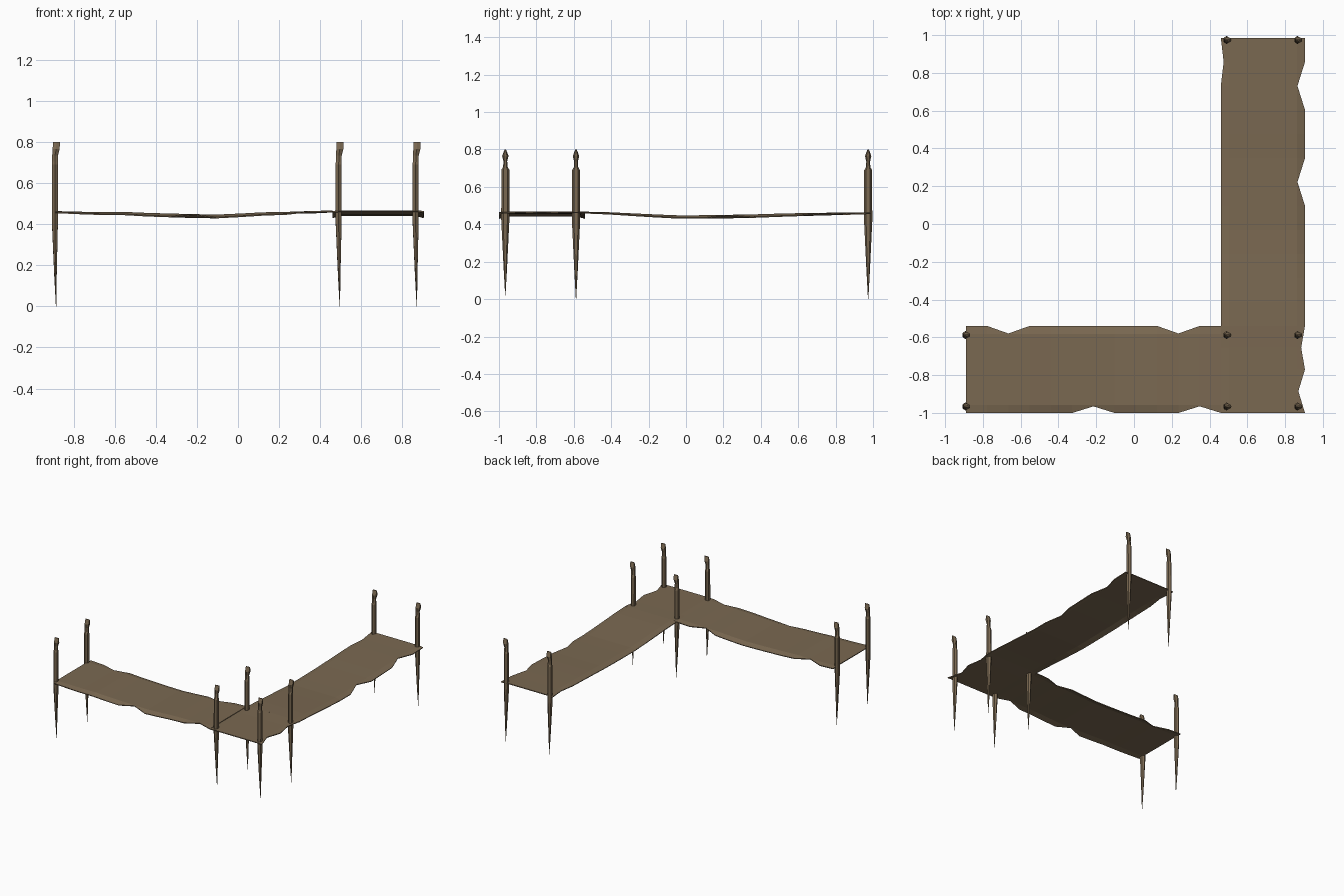
import bpy, bmesh, math

if "Cube" in bpy.data.objects:
    bpy.data.objects.remove(bpy.data.objects["Cube"])

wood = bpy.data.materials.new("weathered brown")
wood.diffuse_color = (0.195, 0.140, 0.083, 1)
wood.use_nodes = True
wood.node_tree.nodes["Principled BSDF"].inputs["Base Color"].default_value = wood.diffuse_color


def make_object(name, bm):
    bmesh.ops.recalc_face_normals(bm, faces=bm.faces)
    me = bpy.data.meshes.new(name)
    bm.to_mesh(me)
    bm.free()
    me.materials.append(wood)
    ob = bpy.data.objects.new(name, me)
    bpy.context.collection.objects.link(ob)
    return ob


# Walkway: one sheet per arm, with a ragged drooping hem on the long edges
SAG = [.463, .460, .458, .459, .454, .451, .448, .446, .451, .457, .459, .463, .466]


def strip(name, start, end, low, high, heights, notch_low, notch_high, hem, along_y=False):
    bm = bmesh.new()
    n = len(heights) - 1
    rows = []
    for i, z in enumerate(heights):
        t = start + (end - start) * i / n
        droop = 0.004 + 0.009 * math.sin(math.pi * i / n) if hem else 0.002
        nl, nh = notch_low.get(i, 0), notch_high.get(i, 0)
        section = [(low + nl, z - droop * (nl < .02)), (low + .042, z),
                   (high - .042, z), (high - nh, z - droop * (nh < .02))]
        rows.append([bm.verts.new((s, t, h) if along_y else (t, s, h)) for s, h in section])
    for a, b in zip(rows, rows[1:]):
        for j in range(3):
            bm.faces.new((a[j], a[j + 1], b[j + 1], b[j]))
    ob = make_object(name, bm)
    for p in ob.data.polygons:      # all sheets face up before thickening
        if p.normal.z < 0:
            p.flip()
    mod = ob.modifiers.new("thickness", 'SOLIDIFY')
    mod.thickness = 0.006
    mod.offset = -0.5
    return ob


strip("side_walkway", -.89, .46, -1, -.54, SAG,
      {6: .035, 11: .035}, {2: .04, 10: .04}, True)
strip("corner_walkway", -1, -.54, .46, .905, [.464, .464, .464, .464, .466],
      {}, {1: .035, 3: .02}, False, True)
strip("long_walkway", -.54, .985, .46, .905, [.466, .463, .457, .451, .446, .447,
      .449, .451, .455, .458, .460, .461, .463],
      {11: .015}, {6: .04, 10: .04}, True, True)

# Sharpened posts with a notched, slightly leaning head: z, x shift, x radius, y radius
POST = [(.005, .006, .001, .001), (.15, .003, .006, .009), (.42, 0, .015, .022),
        (.69, 0, .015, .021), (.705, .001, .014, .012), (.735, .001, .014, .010),
        (.765, .006, .017, .017), (.80, .008, .017, .004)]


def post(name, x, y, lift):
    bm = bmesh.new()
    rings = []
    for z, dx, rx, ry in POST:
        rings.append([bm.verts.new((x + dx + rx * math.cos(a) / .866, y + ry * math.sin(a),
                                    z + lift * (1 - z / .8)))
                      for a in [math.radians(30 + 60 * k) for k in range(6)]])
    for a, b in zip(rings, rings[1:]):
        for k in range(6):
            bm.faces.new((a[k], a[(k + 1) % 6], b[(k + 1) % 6], b[k]))
    bm.faces.new(rings[0])
    bm.faces.new(rings[-1])
    make_object(name, bm)


SPOTS = [(-.892, -.966), (-.892, -.588), (.49, -.966), (.49, -.588),
         (.865, -.966), (.865, -.588), (.49, .974), (.865, .974)]
for i, (x, y) in enumerate(SPOTS):
    post(f"post_{i + 1}", x, y, .015 if y < -.9 else -.005)
